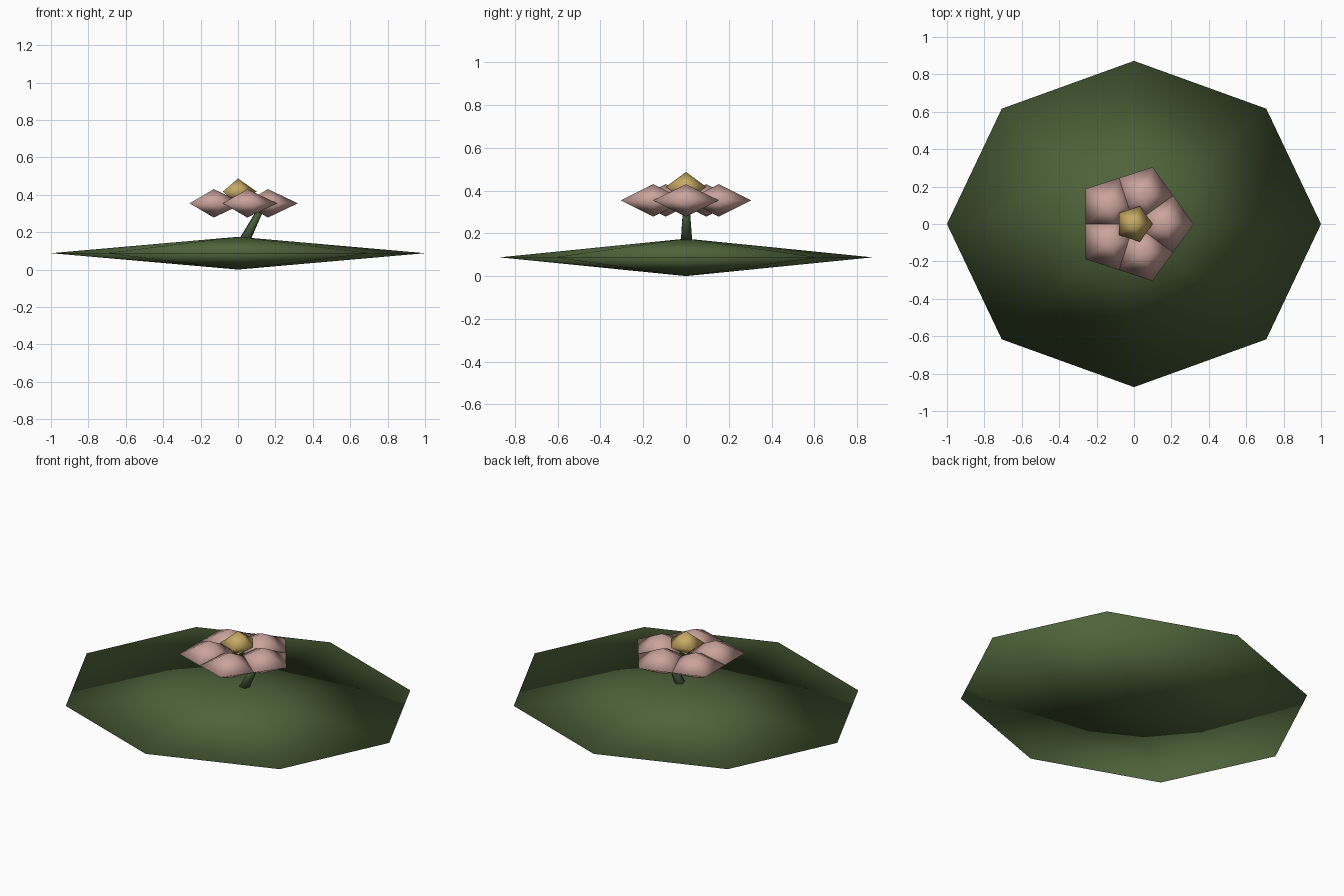
import bpy, bmesh, math
from mathutils import Vector

if "Cube" in bpy.data.objects:
    bpy.data.objects.remove(bpy.data.objects["Cube"])


def material(name, rgb):
    m = bpy.data.materials.new(name)
    m.diffuse_color = (*rgb, 1)
    m.use_nodes = True
    m.node_tree.nodes["Principled BSDF"].inputs["Base Color"].default_value = m.diffuse_color
    return m


PAD = material("leaf green", (0.076, 0.125, 0.042))
STEM = material("stem green", (0.062, 0.102, 0.042))
PETAL = material("dusty pink", (0.60, 0.37, 0.335))
HEART = material("soft gold", (0.57, 0.40, 0.125))


def finish(name, bm, mat, location):
    bmesh.ops.recalc_face_normals(bm, faces=bm.faces)
    for f in bm.faces:
        f.smooth = True
    me = bpy.data.meshes.new(name)
    bm.to_mesh(me)
    bm.free()
    me.materials.append(mat)
    ob = bpy.data.objects.new(name, me)
    ob.location = location
    bpy.context.collection.objects.link(ob)
    return ob


def double_cone(name, sides, radii, location, mat):
    """Smooth-shaded double pyramid: one ring of points and two tips."""
    rx, ry, rz = radii
    bm = bmesh.new()
    ring = [bm.verts.new((rx * math.cos(math.tau * i / sides),
                          ry * math.sin(math.tau * i / sides), 0))
            for i in range(sides)]
    for z in (rz, -rz):
        tip = bm.verts.new((0, 0, z))
        for i in range(sides):
            bm.faces.new((ring[i], ring[(i + 1) % sides], tip))
    return finish(name, bm, mat, location)


# Floating leaf
double_cone("lily_pad", 8, (1.0, 0.872, 0.0875), (0, 0, 0.0875), PAD)

# Leaning, tapered stem
start, end = Vector((0.022, 0, 0.13)), Vector((0.128, 0, 0.335))
bm = bmesh.new()
bmesh.ops.create_cone(bm, cap_ends=True, segments=5, radius1=0.032,
                      radius2=0.016, depth=(end - start).length)
stem = finish("stem", bm, STEM, (start + end) / 2)
stem.rotation_euler = (0, math.atan2(end.x - start.x, end.z - start.z), 0)

# Five petals around the middle, all facing the same way
for i in range(5):
    a = math.tau * i / 5
    double_cone(f"petal_{i + 1}", 5, (0.16, 0.16, 0.076),
                (0.16 * math.cos(a), 0.16 * math.sin(a), 0.354), PETAL)

# Flower centre
double_cone("flower_centre", 5, (0.1, 0.1, 0.07), (0, 0, 0.417), HEART)
